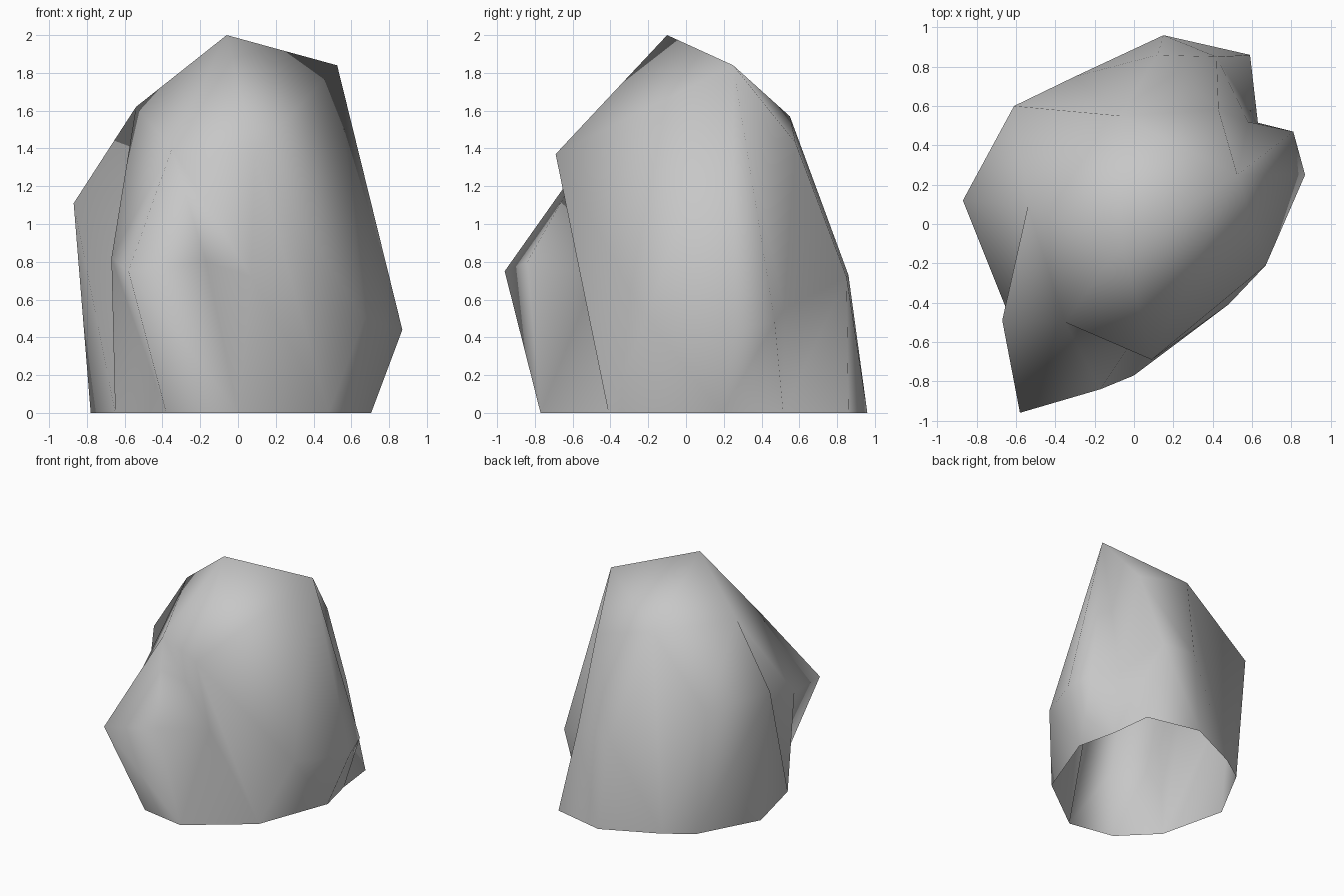
import bpy, bmesh

if "Cube" in bpy.data.objects:
    bpy.data.objects.remove(bpy.data.objects["Cube"])

bm = bmesh.new()
vert = bm.verts.new

# Open base ring, counter-clockwise seen from above
base = [vert(p) for p in [
    (.705, .19, 0), (.63, .515, 0), (.59, .86, 0), (.15, .96, 0),
    (-.30, .75, 0), (-.52, .60, 0), (-.78, .115, 0), (-.65, -.43, 0),
    (-.38, -.70, 0), (0, -.77, 0), (.48, -.41, 0)]]

# Corners of the upper stone
peak = vert((-.06, -.10, 2.0))
shoulder_r = vert((.525, .25, 1.84))
shoulder_l = vert((-.54, .09, 1.62))
shoulder_b = vert((-.07, .55, 1.57))
brow = vert((.09, -.69, 1.37))
notch = vert((-.35, -.50, 1.40))
back_top = vert((.43, .58, 1.43))
hip_r = vert((.87, .25, .44))
hip_br = vert((.81, .47, .48))
hip_fr = vert((.67, -.21, .50))
back_r = vert((.42, .85, .72))
back_l = vert((.12, .86, .73))
corner_bl = vert((-.61, .60, 1.06))
side_l = vert((-.87, .12, 1.11))
ridge_l = vert((-.67, -.49, .82))
nose = vert((-.58, -.96, .75))
nose_r = vert((-.17, -.84, .80))
hollow_f = vert((.07, -.48, .72))
hollow_r = vert((.58, .52, .55))

belly = [hip_r, hip_br, hollow_r, back_r, back_l, shoulder_b, corner_bl,
         side_l, shoulder_l, ridge_l, nose, nose_r, hollow_f, brow, hip_fr]


def zip_rings(low, high, steps):
    """Join two rings with triangles; l steps along low, u along high."""
    i = j = 0
    for s in steps:
        a, b = low[i % len(low)], high[j % len(high)]
        if s == "l":
            i += 1
            bm.faces.new((a, low[i % len(low)], b))
        else:
            j += 1
            bm.faces.new((a, high[j % len(high)], b))


def fan(hub, *rim):
    for a, b in zip(rim, rim[1:]):
        bm.faces.new((hub, a, b))


# Sides: right and back, left, front
zip_rings(base, belly, "uluullu" + "luulull" + "uululuuluulu")

# Upper facets
fan(shoulder_r, shoulder_b, peak, brow, hip_fr, hip_r, hip_br, hollow_r,
    back_top, shoulder_b)
fan(back_top, hollow_r, back_r, back_l, shoulder_b)
fan(peak, shoulder_b, shoulder_l, notch, brow)
fan(shoulder_l, shoulder_b, corner_bl, side_l)
fan(notch, shoulder_l, ridge_l, nose, nose_r, hollow_f, brow)

for f in bm.faces:
    f.smooth = True
mesh = bpy.data.meshes.new("rock")
bm.to_mesh(mesh)
bm.free()

stone = bpy.data.materials.new("grey_stone")
stone.diffuse_color = (.57, .57, .57, 1)
stone.use_nodes = True
stone.node_tree.nodes["Principled BSDF"].inputs["Base Color"].default_value = stone.diffuse_color
mesh.materials.append(stone)
rock = bpy.data.objects.new("rock", mesh)
bpy.context.collection.objects.link(rock)
